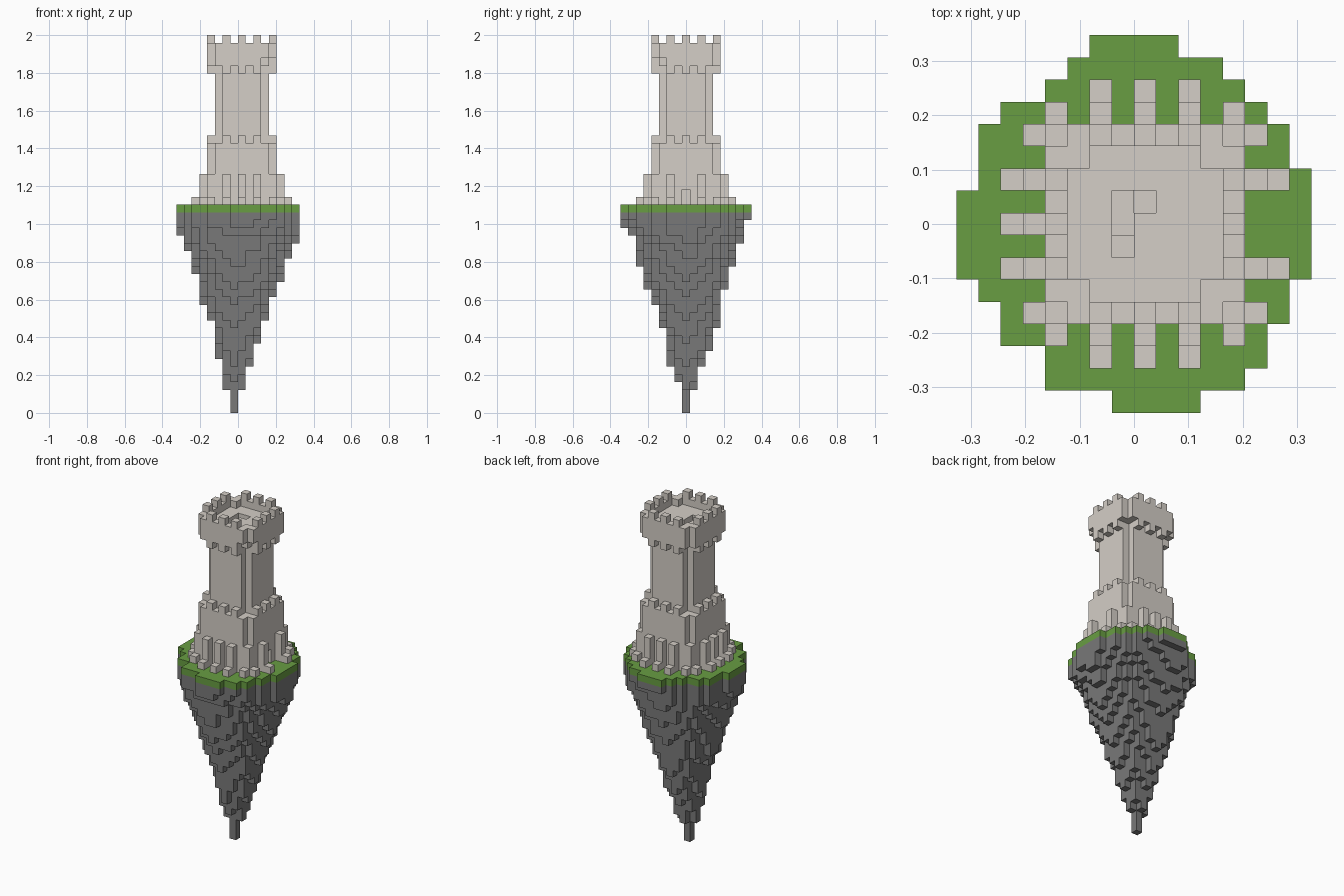
import bpy
import bmesh
import math
import random
from mathutils import Vector

random.seed(4)
if "Cube" in bpy.data.objects:
    bpy.data.objects.remove(bpy.data.objects["Cube"])

UNIT = 2 / 49          # edge of one block
GROUND = 27            # first layer above the grass
SIDES = [Vector(d) for d in ((1, 0, 0), (-1, 0, 0), (0, 1, 0), (0, -1, 0), (0, 0, 1), (0, 0, -1))]


def make_material(name, color):
    mat = bpy.data.materials.new(name)
    mat.use_nodes = True
    mat.diffuse_color = (*color, 1)
    mat.node_tree.nodes["Principled BSDF"].inputs["Base Color"].default_value = (*color, 1)
    return mat


stone = make_material("pale stone", (0.66, 0.62, 0.57))
rock = make_material("dark rock", (0.19, 0.19, 0.19))
grass = make_material("grass green", (0.14, 0.34, 0.055))


def build_blocks(name, cells, mat):
    """Skin a set of block cells (x, y, layer) with outer faces only."""
    bm = bmesh.new()
    for cell in cells:
        centre = Vector(cell) + Vector((0.5, 0, 0.5))
        for d in SIDES:
            if tuple(int(c) for c in Vector(cell) + d) in cells:
                continue
            a = Vector((d.y, d.z, d.x))
            b = d.cross(a)
            corners = [centre + (d + a * s + b * t) / 2
                       for s, t in ((1, 1), (-1, 1), (-1, -1), (1, -1))]
            bm.faces.new([bm.verts.new(c * UNIT) for c in corners])
    bmesh.ops.remove_doubles(bm, verts=bm.verts, dist=UNIT / 10)
    bmesh.ops.dissolve_limit(bm, angle_limit=0.01, verts=bm.verts, edges=bm.edges)
    mesh = bpy.data.meshes.new(name)
    bm.to_mesh(mesh)
    bm.free()
    mesh.materials.append(mat)
    obj = bpy.data.objects.new(name, mesh)
    bpy.context.collection.objects.link(obj)


def layers(plan, low, high):
    return {(x, y, z) for x, y in plan for z in range(low, high)}


def clipped_square(half):
    """Square plan without its four corner cells."""
    span = range(-half, half + 1)
    return {(x, y) for x in span for y in span if abs(x) + abs(y) < 2 * half}


# Grass: x extent of each row, front to back
rows = [(-1, 3), (-4, 5), (-4, 6), (-6, 6), (-6, 7), (-7, 7), (-8, 8), (-8, 8), (-8, 8),
        (-8, 8), (-7, 8), (-7, 7), (-7, 7), (-6, 6), (-4, 5), (-3, 4), (-2, 2)]
island = {(x, y - 8) for y, (low, high) in enumerate(rows) for x in range(low, high)}
build_blocks("grass_top", layers(island, GROUND - 1, GROUND), grass)

# Hanging rock: underside height by distance from the tip, for each direction
right = [0, 3, 6, 9, 12, 15, 17, 20, 22, 25]
left = [0, 3, 7, 12, 14, 18, 21, 23, 25, 25]
front = [0, 4, 6, 11, 14, 16, 19, 23, 24, 25]
back = [0, 3, 6, 8, 11, 16, 19, 22, 25, 25]


def sample(profile, r):
    i = min(int(r), len(profile) - 2)
    return profile[i] + (profile[i + 1] - profile[i]) * min(r - i, 1)


rock_cells = set()
for x, y in sorted(island):
    dx = x + 1
    r = math.hypot(dx, y)
    share = dx * dx / (r * r) if r else 1
    bottom = (share * sample(right if dx > 0 else left, r)
              + (1 - share) * sample(back if y > 0 else front, r))
    if dx and y:
        bottom += random.uniform(0, 1)
    rock_cells |= layers({(x, y)}, min(round(bottom), GROUND - 2), GROUND - 1)
build_blocks("hanging_rock", rock_cells, rock)

# Tower plans, centred one half block right of the middle
wide = clipped_square(4)
slim = clipped_square(3)
teeth = {(s * 4, k) for s in (-1, 1) for k in (-2, 0, 2)}
teeth |= {(y, x) for x, y in teeth}

# Tower base with its crenels and a doorway
base = layers(wide, GROUND, 35) | layers(teeth, 35, 36)
base -= layers({(4, 0)}, GROUND, GROUND + 2)
build_blocks("tower_base", base, stone)

# Shaft and overhanging parapet with one chipped corner and a stairwell in the floor
build_blocks("tower_shaft", layers(slim, 35, 44), stone)
parapet = layers(slim | teeth, 44, 45) | layers(wide, 45, 47)
parapet |= layers(wide - slim, 47, 48) | layers(teeth, 48, 49)
parapet -= layers({(3, -4), (4, -3)}, 45, 46)
for depth, step in enumerate([{(-1, -1)}, {(-1, 0), (-1, 1)}, {(0, 1)}]):
    parapet -= layers(step, 46 - depth, 47)
build_blocks("tower_parapet", parapet, stone)

# Stepped buttresses around the base, leaving the doorway free
tall, short = set(), set()
for x, y in teeth - {(4, 0)}:
    out = (x // 4, 0) if abs(x) == 4 else (0, y // 4)
    tall.add((x + out[0], y + out[1]))
    short.add((x + 2 * out[0], y + 2 * out[1]))
for sx in (-1, 1):
    for sy in (-1, 1):
        tall.add((4 * sx, 4 * sy))
        short |= {(5 * sx, 4 * sy), (4 * sx, 5 * sy)}
build_blocks("buttresses", layers(tall, GROUND, GROUND + 4) | layers(short, GROUND, GROUND + 1), stone)
